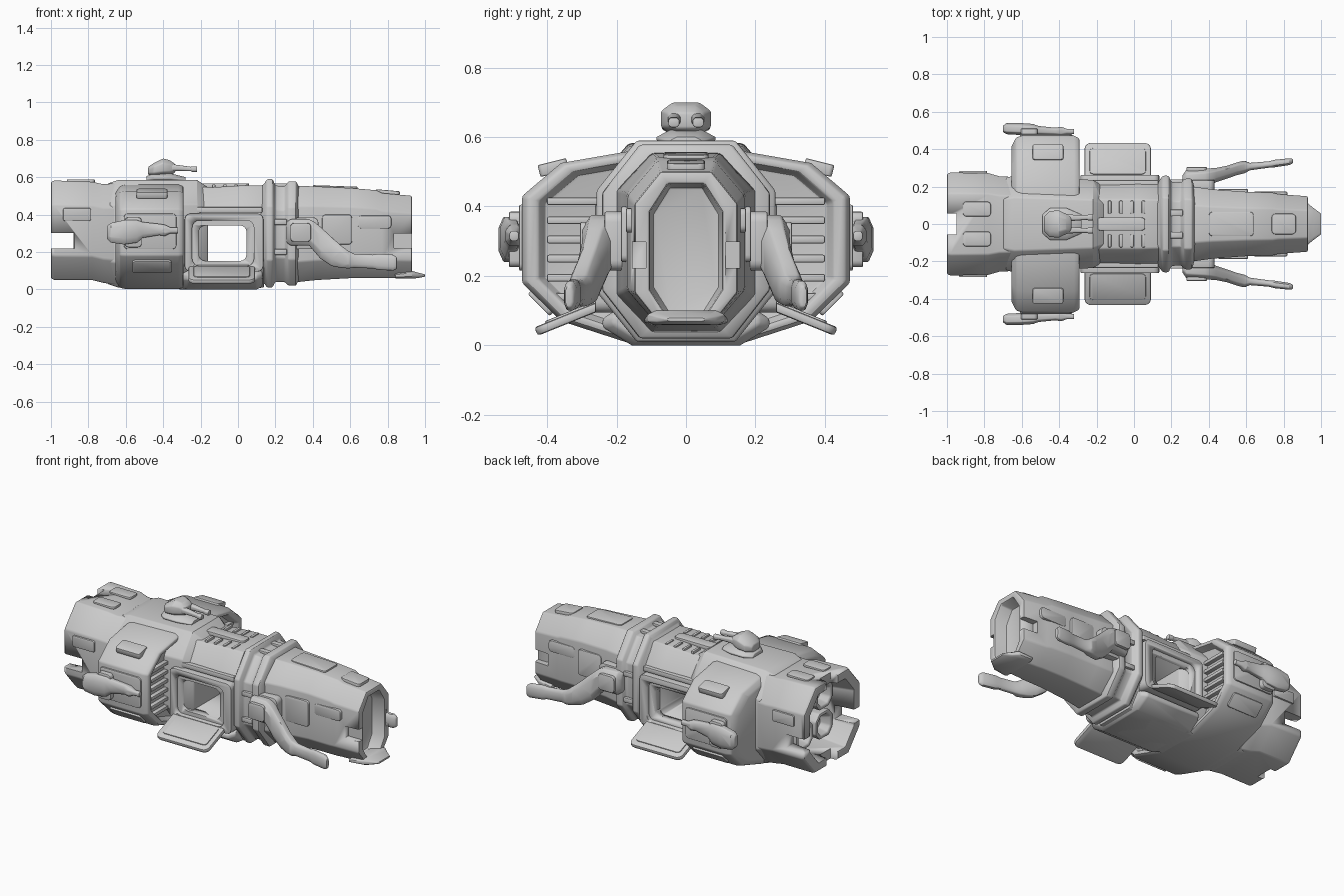
import bpy, bmesh
from math import radians
from mathutils import Matrix, Vector


def finish(bm, name, mirror=False, bevel=0.008):
    bmesh.ops.recalc_face_normals(bm, faces=bm.faces)
    me = bpy.data.meshes.new(name)
    bm.to_mesh(me)
    bm.free()
    ob = bpy.data.objects.new(name, me)
    bpy.context.collection.objects.link(ob)
    if bevel:
        m = ob.modifiers.new("bevel", 'BEVEL')
        m.width, m.segments, m.limit_method, m.angle_limit = bevel, 2, 'ANGLE', radians(35)
    if mirror:
        m = ob.modifiers.new("mirror", 'MIRROR')
        m.use_axis = (False, True, False)
        m.use_mirror_merge = False
    bpy.ops.object.select_all(action='DESELECT')
    bpy.context.view_layer.objects.active = ob
    ob.select_set(True)
    for m in list(ob.modifiers):
        bpy.ops.object.modifier_apply(modifier=m.name)
    bpy.ops.object.shade_smooth_by_angle(angle=radians(30))
    return ob


def skin(rings, name, mirror=False, bevel=0.008):
    """Bridge matching rings of points and cap both ends."""
    bm = bmesh.new()
    vs = [[bm.verts.new(p) for p in r] for r in rings]
    n = len(vs[0])
    for a, b in zip(vs, vs[1:]):
        for i in range(n):
            bm.faces.new((a[i], a[(i + 1) % n], b[(i + 1) % n], b[i]))
    bm.faces.new(vs[0])
    bm.faces.new(vs[-1])
    return finish(bm, name, mirror, bevel)


def octo(name, secs, ky=0.55, kz=0.5, mirror=False, bevel=0.008):
    """Octagonal body along x; sections are (x, y, half width, z low, z high)."""
    rings = []
    for x, y, w, z0, z1 in secs:
        c, h = (z0 + z1) / 2, (z1 - z0) / 2
        rings.append([(x, y + w * a, c + h * b) for a, b in (
            (ky, 1), (1, kz), (1, -kz), (ky, -1), (-ky, -1), (-1, -kz), (-1, kz), (-ky, 1))])
    return skin(rings, name, mirror, bevel)


def plate(name, loc, size, axis=2, r=0.02, tilt=0, mirror=False, bevel=0.005, pitch=0):
    """Box with its corners rounded around one axis."""
    bm = bmesh.new()
    bmesh.ops.create_cube(bm, size=1, matrix=Matrix.Diagonal((*size, 1)))
    if r:
        es = [e for e in bm.edges
              if abs((e.verts[0].co - e.verts[1].co).normalized()[axis]) > 0.9]
        bmesh.ops.bevel(bm, geom=es, offset=r, segments=4, profile=0.5, affect='EDGES')
    bm.transform(Matrix.Translation(Vector(loc)) @ Matrix.Rotation(radians(tilt), 4, 'X')
                 @ Matrix.Rotation(radians(pitch), 4, 'Y'))
    return finish(bm, name, mirror, bevel)


def cut(targets, cutters):
    for ob in targets:
        for c in cutters:
            m = ob.modifiers.new("cut", 'BOOLEAN')
            m.operation, m.object, m.solver = 'DIFFERENCE', c, 'EXACT'
            bpy.context.view_layer.objects.active = ob
            bpy.ops.object.modifier_apply(modifier=m.name)
    for c in cutters:
        bpy.data.objects.remove(c)


# Nose: tapered octagon with a recessed front opening, side notches
nose = octo("nose_hull", [(.28, 0, .205, .035, .555), (.42, 0, .185, .05, .55), (.60, 0, .172, .06, .542),
                          (.74, 0, .168, .06, .53), (.77, 0, .16, .06, .515), (.93, 0, .148, .06, .50),
                          (.93, 0, .105, .08, .465), (.85, 0, .095, .09, .455)], ky=.5, kz=.58)
cut([nose], [plate("notch_cut", (.90, .16, .26), (.13, .09, .075), r=0, mirror=True, bevel=0)])
octo("nose_lower_lip", [(.84, 0, .12, .058, .085), (.93, 0, .11, .058, .10), (.96, 0, .085, .06, .09),
                        (1.0, 0, .055, .068, .08)], ky=.8)
plate("nose_top_panel", (.52, 0, .545), (.24, .13, .016), pitch=2)
plate("nose_brow", (.80, 0, .515), (.13, .11, .03), pitch=5)
plate("nose_side_panel", (.53, .172, .32), (.16, .03, .16), axis=1, mirror=True)
plate("nose_cheek", (.73, .158, .36), (.18, .03, .07), axis=1, mirror=True)

# Double collar behind the nose, with braces between the rings
octo("collar", [(.12, 0, .21, .02, .55), (.14, 0, .24, .03, .565), (.155, 0, .258, .01, .59),
                (.185, 0, .258, .01, .59), (.20, 0, .225, .04, .555), (.25, 0, .22, .04, .55),
                (.27, 0, .242, .02, .578), (.31, 0, .242, .02, .578), (.325, 0, .19, .05, .55)])
for i, z in enumerate((.20, .36)):
    plate(f"collar_brace_{i}", (.227, .226, z), (.07, .025, .03), r=0, mirror=True)
plate("collar_top_brace", (.227, .06, .557), (.07, .035, .02), r=0, mirror=True)

# Middle hull with a doorway passing right through
mid = octo("cabin_hull", [(-.32, 0, .225, 0, .56), (-.15, 0, .22, 0, .545), (.02, 0, .22, 0, .555),
                          (.14, 0, .215, .01, .555)], ky=.6, kz=.55)
frame = plate("door_frame", (-.075, .225, .25), (.42, .075, .31), axis=1, r=.03, mirror=True)
cut([mid, frame], [plate("door_cut", (-.082, 0, .247), (.255, .8, .19), axis=1, r=.035, bevel=0)])
cut([frame], [plate("rim_cut", (-.08, .262, .247), (.33, .045, .245), axis=1, r=.04, mirror=True, bevel=0)])
octo("belly", [(-.30, 0, .20, .003, .13), (-.27, 0, .24, 0, .13), (.10, 0, .24, 0, .13),
               (.13, 0, .21, .015, .13)], ky=.65, kz=.2)
plate("door_ramp", (-.087, .332, .08), (.355, .215, .026), r=.035, tilt=-22, mirror=True, bevel=.008)
plate("ramp_inlay", (-.087, .335, .092), (.30, .15, .012), r=.02, tilt=-22, mirror=True, bevel=.003)

# Roof details over the cabin
plate("roof_spine", (-.07, 0, .552), (.26, .07, .03))
for i in range(4):
    plate(f"roof_rib_{i}", (-.13 + .06 * i, .09, .55), (.018, .07, .022), r=0, mirror=True)
plate("eave_rail", (-.07, .215, .425), (.40, .04, .03), r=.008, mirror=True)

# Rear shoulder hull joining the pods
octo("shoulder_hull", [(-.70, 0, .24, .03, .565), (-.64, 0, .26, .01, .585), (-.22, 0, .235, .005, .585),
                       (-.16, 0, .20, .02, .545)], ky=.55, kz=.55)

# Side pods: one wide profile scaled along x, recessed on the front face
half = [(.13, .565), (.36, .525), (.472, .43), (.472, .18), (.36, .07), (.15, .002)]
prof = half + [(-y, z) for y, z in reversed(half)]
skin([[(x, y * s, .28 + (z - .28) * s) for y, z in prof] for x, s in (
    (-.655, .88), (-.63, .98), (-.60, 1), (-.32, 1), (-.292, .97), (-.292, .90), (-.335, .86))],
    "side_pods")
for i in range(6):
    plate(f"pod_grille_{i}", (-.325, .315, .14 + i * .055), (.03, .17, .022), r=0, mirror=True)
plate("pod_top_hatch", (-.46, .382, .512), (.165, .085, .035), r=.012, tilt=-14, mirror=True)
plate("pod_lower_hatch", (-.46, .415, .125), (.21, .09, .025), r=.015, tilt=45, mirror=True)
plate("pod_side_armour", (-.47, .468, .31), (.28, .025, .19), axis=1, mirror=True)

# Side guns on the pods
octo("side_gun", [(-.70, .508, .018, .27, .34), (-.68, .51, .03, .25, .355), (-.61, .508, .032, .24, .37),
                  (-.54, .505, .03, .25, .37), (-.51, .50, .024, .275, .36), (-.42, .495, .02, .29, .35),
                  (-.39, .495, .025, .285, .345), (-.36, .495, .014, .30, .33), (-.32, .495, .014, .30, .33)],
     mirror=True, bevel=.004)
plate("side_gun_mount", (-.56, .48, .305), (.09, .06, .16), axis=1, mirror=True)

# Hollow rear engine housing with notches in its rim
rear = octo("engine_housing", [(-.62, 0, .25, .02, .57), (-.72, 0, .255, .035, .562), (-.78, 0, .272, .05, .575),
                               (-.98, 0, .275, .05, .582), (-1.0, 0, .268, .058, .575),
                               (-1.0, 0, .215, .105, .525), (-.80, 0, .19, .13, .50)], ky=.6, kz=.52)
cut([rear], [plate("side_cut", (-.945, .25, .26), (.14, .13, .085), r=0, mirror=True, bevel=0),
             plate("top_cut", (-1.0, 0, .315), (.10, .11, .7), r=0, bevel=0)])
octo("engine_lobe", [(-.78, .095, .075, .33, .48), (-.88, .095, .082, .325, .485), (-.88, .095, .06, .345, .465),
                     (-.82, .095, .04, .365, .445)], mirror=True)
octo("engine_lower_lobe", [(-.78, .095, .075, .15, .30), (-.88, .095, .082, .145, .305),
                           (-.88, .095, .06, .165, .285), (-.82, .095, .04, .185, .265)], mirror=True)
plate("housing_panel", (-.86, .274, .40), (.15, .02, .07), axis=1, r=.012, mirror=True)
plate("housing_top_panel", (-.84, .08, .58), (.15, .08, .016), mirror=True)

# Roof turret with twin barrels
octo("turret_base", [(-.49, 0, .05, .57, .605), (-.45, 0, .085, .57, .62), (-.36, 0, .085, .57, .62),
                     (-.28, 0, .05, .57, .60)], kz=.2)
octo("turret_head", [(-.48, 0, .04, .61, .655), (-.45, 0, .07, .605, .675), (-.40, 0, .072, .605, .70),
                     (-.365, 0, .055, .61, .69), (-.335, 0, .045, .625, .67)], bevel=.006)
octo("turret_barrel", [(-.38, .033, .02, .63, .672), (-.32, .033, .016, .633, .665), (-.25, .035, .012, .632, .655),
                       (-.245, .035, .016, .628, .658), (-.218, .035, .016, .628, .656)], mirror=True, bevel=.003)

# Bent arms with forward guns beside the nose
octo("gun_arm", [(.26, .23, .03, .25, .36), (.28, .24, .05, .235, .375), (.38, .245, .052, .235, .375),
                 (.41, .252, .046, .20, .36), (.44, .262, .038, .165, .335), (.50, .278, .034, .125, .28),
                 (.55, .295, .034, .115, .235), (.59, .305, .034, .112, .205), (.62, .307, .02, .115, .19),
                 (.72, .318, .017, .112, .185), (.75, .323, .02, .105, .19), (.83, .333, .018, .10, .185),
                 (.85, .337, .012, .11, .17)], mirror=True, bevel=.006)
plate("arm_shoulder_plate", (.335, .292, .305), (.11, .025, .10), axis=1, mirror=True)
plate("arm_socket", (.35, .20, .30), (.16, .07, .17), axis=1, r=.03, mirror=True)
